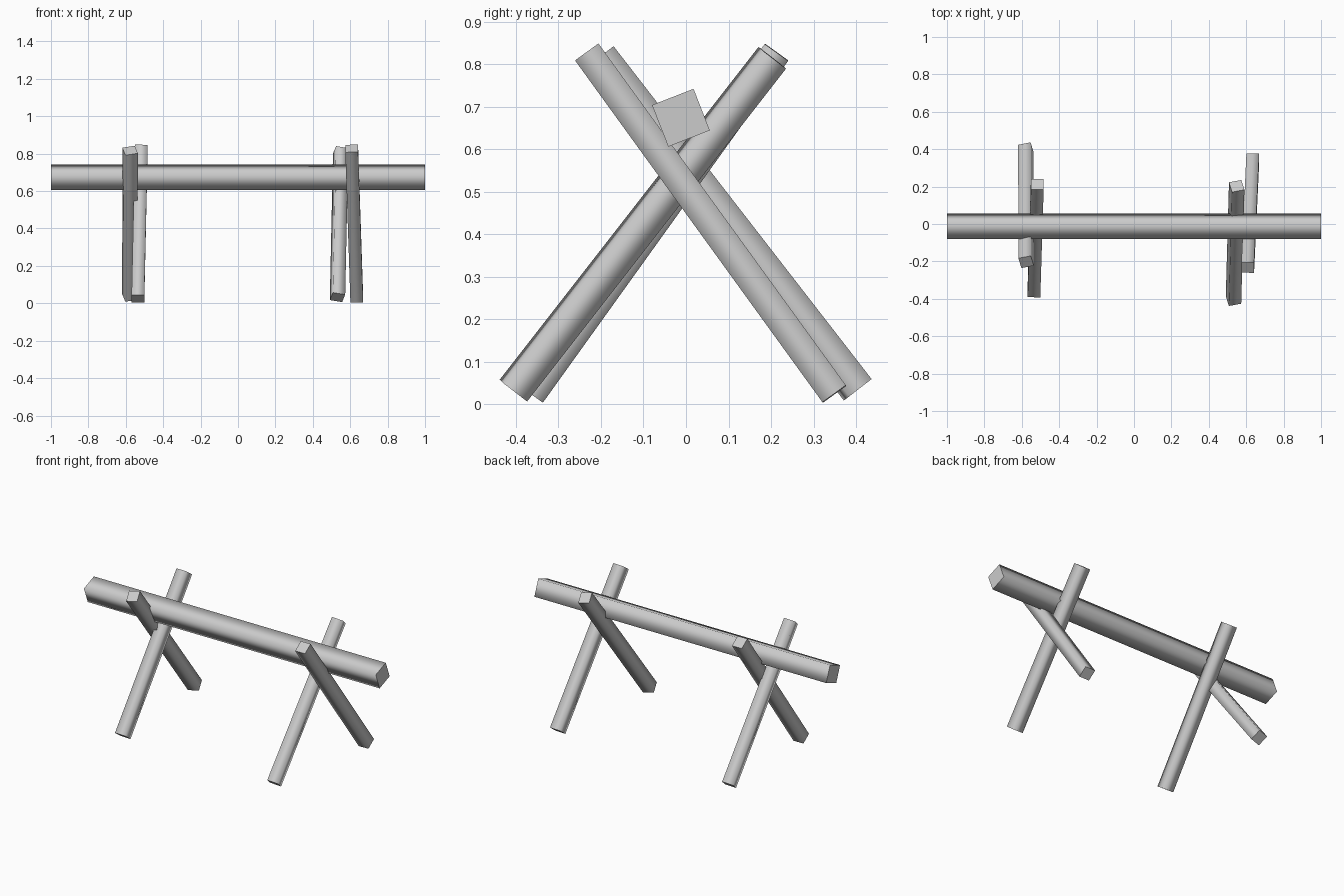
import bpy
import bmesh
from math import radians
from mathutils import Matrix, Vector

# Remove the default cube
cube = bpy.data.objects.get("Cube")
if cube:
    bpy.data.objects.remove(cube, do_unlink=True)

COLOUR = (0.6, 0.6, 0.6, 1.0)
grey = bpy.data.materials.new("plain_grey")
grey.use_nodes = True
grey.diffuse_color = COLOUR
grey.node_tree.nodes["Principled BSDF"].inputs["Base Color"].default_value = COLOUR


def beam(name, start, end, width, twist, side):
    """Square beam between two points, turned about its own axis by twist degrees."""
    start, end = Vector(start), Vector(end)
    axis = (end - start).normalized()
    u = Vector(side)
    u = (u - axis * u.dot(axis)).normalized()
    v = axis.cross(u)
    basis = Matrix((u, v, axis)).transposed().to_4x4()
    place = (Matrix.Translation((start + end) / 2) @ basis
             @ Matrix.Rotation(radians(twist), 4, 'Z')
             @ Matrix.Diagonal((width, width, (end - start).length, 1)))
    bm = bmesh.new()
    bmesh.ops.create_cube(bm, size=1, matrix=place)
    bm.normal_update()
    # Long sides are softly shaded, sawn ends stay flat and crisp
    for face in bm.faces:
        face.smooth = abs(face.normal.dot(axis)) < 0.5
        if not face.smooth:
            for edge in face.edges:
                edge.smooth = False
    mesh = bpy.data.meshes.new(name)
    bm.to_mesh(mesh)
    bm.free()
    mesh.materials.append(grey)
    obj = bpy.data.objects.new(name, mesh)
    bpy.context.collection.objects.link(obj)
    return obj


# Long top rail, tilted on its axis
beam("top_rail", (-1, -0.012, 0.674), (1, -0.012, 0.674), 0.105, 21.4, (0, 1, 0))

# Two crossed pairs of legs: name, foot, head, twist
LEGS = [
    ("left_outer_leg", (0.635, 0.349, 0.024), (0.608, -0.233, 0.828), 0),
    ("left_inner_leg", (0.532, -0.406, 0.032), (0.549, 0.203, 0.815), 14),
    ("right_outer_leg", (-0.578, 0.404, 0.034), (-0.577, -0.203, 0.817), 14),
    ("right_inner_leg", (-0.535, -0.364, 0.024), (-0.517, 0.213, 0.828), 0),
]
for name, foot, head, twist in LEGS:
    beam(name, foot, head, 0.068, twist, (1, 0, 0))
